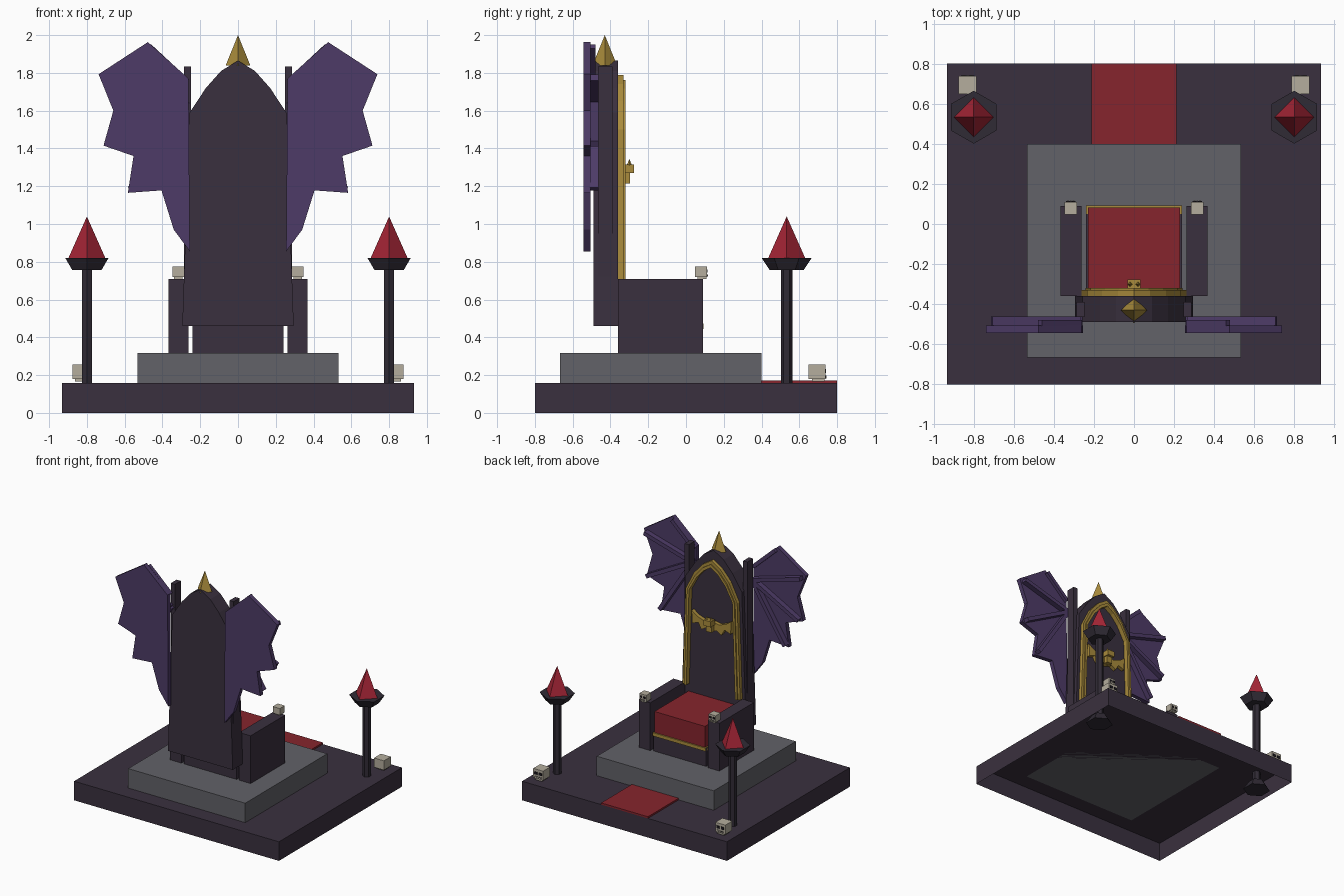
import bpy
import bmesh
from mathutils import Matrix, Vector

old = bpy.data.objects.get("Cube")
if old:
    bpy.data.objects.remove(old)


def material(name, r, g, b):
    m = bpy.data.materials.new(name)
    m.use_nodes = True
    m.diffuse_color = (r, g, b, 1)
    m.node_tree.nodes["Principled BSDF"].inputs["Base Color"].default_value = (r, g, b, 1)
    return m


STONE = material("dark purple stone", .042, .03, .049)
IRON = material("dark iron", .03, .024, .036)
GREY = material("grey stone", .122, .122, .138)
RED = material("red cloth", .24, .018, .026)
FLAME = material("flame red", .37, .018, .036)
PURPLE = material("wing purple", .075, .044, .135)
GOLD = material("gold", .4, .26, .045)
BONE = material("bone", .46, .42, .34)
BLACK = material("socket black", .012, .01, .014)


def finish(name, bm, mat):
    bmesh.ops.recalc_face_normals(bm, faces=bm.faces)
    me = bpy.data.meshes.new(name)
    bm.to_mesh(me)
    bm.free()
    me.materials.append(mat)
    ob = bpy.data.objects.new(name, me)
    bpy.context.collection.objects.link(ob)
    return ob


def box(name, xs, ys, zs, mat, open_bottom=False):
    bm = bmesh.new()
    lo, hi = Vector((xs[0], ys[0], zs[0])), Vector((xs[1], ys[1], zs[1]))
    bmesh.ops.create_cube(bm, size=1, matrix=Matrix.Translation((lo + hi) / 2)
                          @ Matrix.Diagonal((hi - lo).to_4d()))
    if open_bottom:
        low = [f for f in bm.faces if f.normal.z < -.9]
        bmesh.ops.delete(bm, geom=low, context='FACES')
    return finish(name, bm, mat)


def plate(name, outline, y0, y1, mat):
    """Extrude an (x, z) outline from y0 to y1."""
    bm = bmesh.new()
    face = bm.faces.new([bm.verts.new((x, y0, z)) for x, z in outline])
    out = bmesh.ops.extrude_face_region(bm, geom=[face])
    moved = [v for v in out["geom"] if isinstance(v, bmesh.types.BMVert)]
    bmesh.ops.translate(bm, vec=(0, y1 - y0, 0), verts=moved)
    return finish(name, bm, mat)


def cone(name, x, y, z0, z1, r0, r1, sides, mat):
    bm = bmesh.new()
    bmesh.ops.create_cone(bm, cap_ends=True, segments=sides, radius1=r0, radius2=r1,
                          depth=z1 - z0, matrix=Matrix.Translation((x, y, (z0 + z1) / 2)))
    return finish(name, bm, mat)


def bar(name, a, b, y0, y1, w, mat):
    """Flat-sided bar between two (x, z) points."""
    a, b = Vector(a), Vector(b)
    n = (b - a).orthogonal().normalized() * w
    plate(name, [a + n, b + n, b - n, a - n], y0, y1, mat)


def flip(points, s):
    return [(s * x, z) for x, z in points]


def mirrored(half):
    """Complete a right half outline that ends on the centre line."""
    return half + flip(half[-2::-1], -1)


def skull(name, x, y, z, s):
    """Cube skull facing +y, s wide, standing at height z."""
    box(name, (x - s / 2, x + s / 2), (y - s / 2, y + s / 2), (z + s * .15, z + s), BONE)
    box(name + "_jaw", (x - s * .36, x + s * .36), (y - s * .3, y + s * .46), (z, z + s * .15), BONE)
    f = y + s / 2
    for side in (-1, 1):
        c = x + side * s * .23
        box(name + "_eye", (c - s * .14, c + s * .14), (f - .002, f + .004),
            (z + s * .52, z + s * .76), BLACK)
    box(name + "_mouth", (x - s * .34, x + s * .34), (f - .002, f + .003),
        (z + s * .18, z + s * .36), BLACK)
    for i in (-1, 0, 1):
        c = x + i * s * .21
        box(name + "_tooth", (c - s * .07, c + s * .07), (f, f + .006),
            (z + s * .18, z + s * .36), BONE)


# Stepped floor and carpet
box("base_platform", (-.933, .933), (-.8, .8), (0, .157), STONE, True)
box("dais", (-.533, .533), (-.667, .4), (.157, .317), GREY)
box("carpet", (-.213, .213), (.4, .8), (.157, .171), RED)

# Seat
box("seat_block", (-.24, .24), (-.36, .08), (.317, .47), STONE)
box("seat_trim", (-.24, .24), (.05, .092), (.445, .472), GOLD)
box("cushion", (-.23, .23), (-.36, .082), (.472, .645), RED)

# Backrest with pointed arch
back = [(.295, .46), (.256, 1.59), (.17, 1.72), (.09, 1.81), (0, 1.865)]
plate("backrest", mirrored(back), -.49, -.36, STONE)
cone("finial", 0, -.43, 1.84, 2, .065, 0, 4, GOLD)

# Gold arch trim in two steps
outer = [(.262, .71), (.235, 1.5), (.16, 1.65), (.08, 1.74), (0, 1.79)]
middle = [(.242, .71), (.216, 1.5), (.145, 1.635), (.072, 1.717), (0, 1.763)]
inner = [(.222, .71), (.197, 1.5), (.13, 1.62), (.064, 1.694), (0, 1.736)]
for name, a, b, depth in (("arch_trim_outer", outer, middle, -.33),
                          ("arch_trim_inner", middle, inner, -.32)):
    plate(name, mirrored(a) + mirrored(b)[::-1], -.362, depth, GOLD)

# Bat emblem
bat = [(0, 1.21), (.05, 1.225), (.09, 1.2), (.12, 1.25), (.175, 1.23),
       (.18, 1.335), (.13, 1.3), (.07, 1.28), (0, 1.29)]
plate("bat_emblem_wings", bat + flip(bat[-2:0:-1], -1), -.362, -.33, GOLD)
box("bat_emblem_body", (-.024, .024), (-.36, -.297), (1.215, 1.285), GOLD)
box("bat_emblem_head", (-.032, .032), (-.33, -.276), (1.27, 1.315), GOLD)

# Wing membrane outline
wing = [(.255, .855), (.34, .97), (.405, 1.178), (.583, 1.165), (.553, 1.36), (.712, 1.415),
        (.66, 1.6), (.738, 1.793), (.477, 1.963), (.262, 1.77)]
hub = (.27, 1.65)

for s, side in ((1, "left"), (-1, "right")):
    # Arms, side posts and skulls
    box(side + "_armrest", sorted((s * .263, s * .367)), (-.36, .09), (.317, .71), STONE)
    box(side + "_back_post", sorted((s * .248, s * .286)), (-.465, -.39), (.5, 1.833), STONE)
    skull(side + "_arm_skull", s * .316, .079, .71, .064)
    skull(side + "_floor_skull", s * .83, .693, .165, .09)
    cone(side + "_bat_ear", s * .02, -.3, 1.31, 1.345, .014, 0, 4, GOLD)

    # Wing with finger bones
    plate(side + "_wing", flip(wing, s), -.543, -.506, PURPLE)
    for tip in ((.71, 1.775), (.69, 1.425), (.57, 1.185)):
        bar(side + "_wing_bone", flip([hub], s)[0], (s * tip[0], tip[1]), -.508, -.462, .016, PURPLE)
    bar(side + "_wing_top_bone", (s * .27, 1.755), (s * .47, 1.94), -.508, -.48, .015, PURPLE)

    # Torch
    x, y = s * .8, .533
    cone(side + "_torch_foot", x, y, 0, .07, .105, .06, 6, IRON)
    cone(side + "_torch_pole", x, y, .05, .77, .031, .031, 6, IRON)
    cone(side + "_torch_bowl", x, y, .757, .82, .09, .132, 6, IRON)
    cone(side + "_torch_flame", x, y, .815, 1.04, .1, 0, 4, FLAME)
